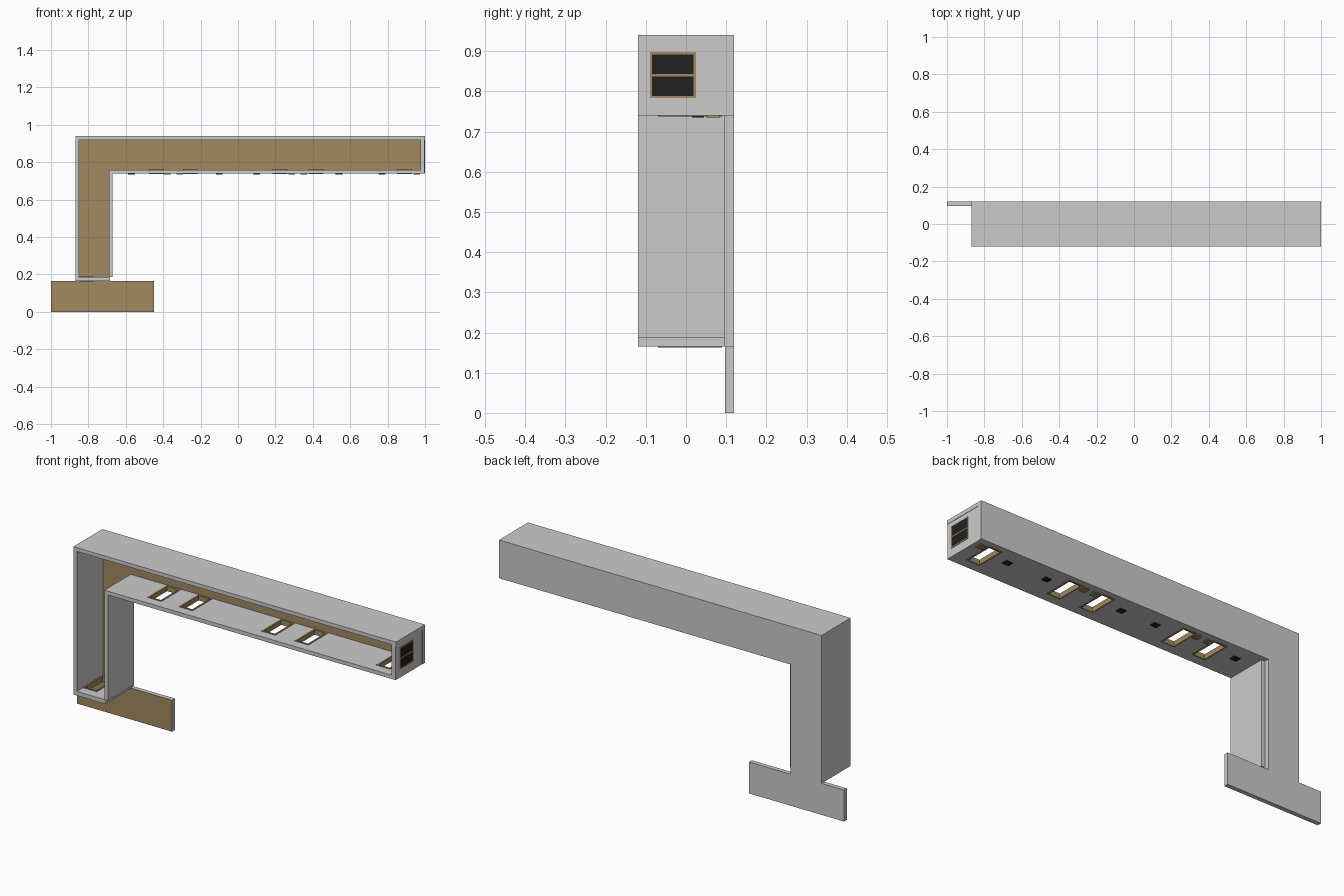
import bpy, bmesh

if "Cube" in bpy.data.objects:
    bpy.data.objects.remove(bpy.data.objects["Cube"])

def material(name, color):
    m = bpy.data.materials.new(name)
    m.diffuse_color = color
    m.use_nodes = True
    m.node_tree.nodes["Principled BSDF"].inputs["Base Color"].default_value = m.diffuse_color
    return m

WOOD = material("wood", (0.36, 0.25, 0.12, 1))
DARK = material("dark_pane", (0.015, 0.015, 0.015, 1))

def finish(name, bm, mat=None):
    bmesh.ops.recalc_face_normals(bm, faces=bm.faces)
    me = bpy.data.meshes.new(name)
    bm.to_mesh(me)
    bm.free()
    ob = bpy.data.objects.new(name, me)
    bpy.context.collection.objects.link(ob)
    if mat:
        me.materials.append(mat)
    return ob

def boxes(name, ranges, mat=None):
    """One object from boxes given as (x0, x1, y0, y1, z0, z1)."""
    bm = bmesh.new()
    for x0, x1, y0, y1, z0, z1 in ranges:
        for v in bmesh.ops.create_cube(bm, size=1)["verts"]:
            v.co = ((x0 + x1) / 2 + v.co.x * (x1 - x0),
                    (y0 + y1) / 2 + v.co.y * (y1 - y0),
                    (z0 + z1) / 2 + v.co.z * (z1 - z0))
    return finish(name, bm, mat)

def cut(ob, ranges):
    cutter = boxes("cutter", ranges)
    cutter.hide_render = True
    mod = ob.modifiers.new("holes", "BOOLEAN")
    mod.object = cutter
    mod.operation = "DIFFERENCE"
    mod.solver = "EXACT"
    bpy.context.view_layer.objects.active = ob
    bpy.ops.object.modifier_apply(modifier=mod.name)
    bpy.data.objects.remove(cutter)

F, B, BACK = -0.12, 0.097, 0.12      # front, inside of back panel, rear
WY0, WY1 = -0.07, 0.09               # depth range of the floor openings
T = 0.008                            # trim thickness

# Back panel: beam, leg and foot in one outline, wood-coloured inside face
outline = [(-1, 0), (-0.45, 0), (-0.45, 0.165), (-0.69, 0.165), (-0.69, 0.74),
           (1, 0.74), (1, 0.94), (-0.87, 0.94), (-0.87, 0.165), (-1, 0.165)]
bm = bmesh.new()
face = bm.faces.new([bm.verts.new((x, B, z)) for x, z in outline])
ext = bmesh.ops.extrude_face_region(bm, geom=[face], use_keep_orig=True)["geom"]
bmesh.ops.translate(bm, vec=(0, BACK - B, 0),
                    verts=[g for g in ext if isinstance(g, bmesh.types.BMVert)])
panel = finish("back_panel", bm)
panel.data.materials.append(material("shell_grey", (0.8, 0.8, 0.8, 1)))
panel.data.materials.append(WOOD)
for p in panel.data.polygons:
    p.material_index = 1 if p.normal.y < -0.9 else 0

# Shell walls
boxes("roof", [(-0.87, 1, F, B, 0.92, 0.94)])
boxes("outer_leg_wall", [(-0.87, -0.85, F, B, 0.187, 0.92)])
boxes("inner_leg_wall", [(-0.69, -0.67, F, B, 0.187, 0.76)])
boxes("end_wall", [(0.975, 0.998, F, B, 0.74, 0.92)])
floor = boxes("beam_floor", [(-0.67, 0.975, F, B, 0.74, 0.76)])
leg_floor = boxes("leg_floor", [(-0.87, -0.685, F, B, 0.165, 0.187)])

# Openings through the floors with wooden trim
def trim(name, x0, x1, z0, z1):
    boxes(name, [(x0, x0 + T, WY0, WY1, z0, z1), (x1 - T, x1, WY0, WY1, z0, z1),
                 (x0 + T, x1 - T, WY0, WY0 + T, z0, z1),
                 (x0 + T, x1 - T, WY1 - T, WY1, z0, z1)], WOOD)

starts = [-0.476, -0.294, 0.185, 0.377, 0.85]
W = 0.08
cut(floor, [(x, x + W, WY0, WY1, 0.7, 0.8) for x in starts])
cut(leg_floor, [(-0.85, -0.77, WY0, WY1, 0.1, 0.25)])
for i, x in enumerate(starts):
    trim(f"door_frame_{i + 1}", x, x + W, 0.737, 0.763)
trim("leg_door_frame", -0.85, -0.77, 0.163, 0.19)

# Small plates under the beam: beside the doors and between them
for i, x in enumerate([-0.38, -0.312, 0.287, 0.352, 0.956]):
    boxes(f"door_plate_{i + 1}", [(x - 0.018, x + 0.018, 0.05, 0.085, 0.735, 0.741)], WOOD)
for i, x in enumerate([-0.57, -0.1, 0.1, 0.54, 0.77]):
    boxes(f"floor_plate_{i + 1}", [(x - 0.018, x + 0.018, 0.015, 0.045, 0.735, 0.741)], DARK)

# End window
y0, y1, z0, z1 = -0.09, 0.025, 0.783, 0.898
boxes("end_window_pane", [(0.99, 0.999, y0 + 0.005, y1 - 0.005, z0 + 0.005, z1 - 0.005)], DARK)
f = 0.006
boxes("end_window_frame", [(0.99, 1, y0, y0 + f, z0, z1), (0.99, 1, y1 - f, y1, z0, z1)]
      + [(0.99, 1, y0 + f, y1 - f, z, z + f) for z in (z0, (z0 + z1 - f) / 2, z1 - f)], WOOD)
